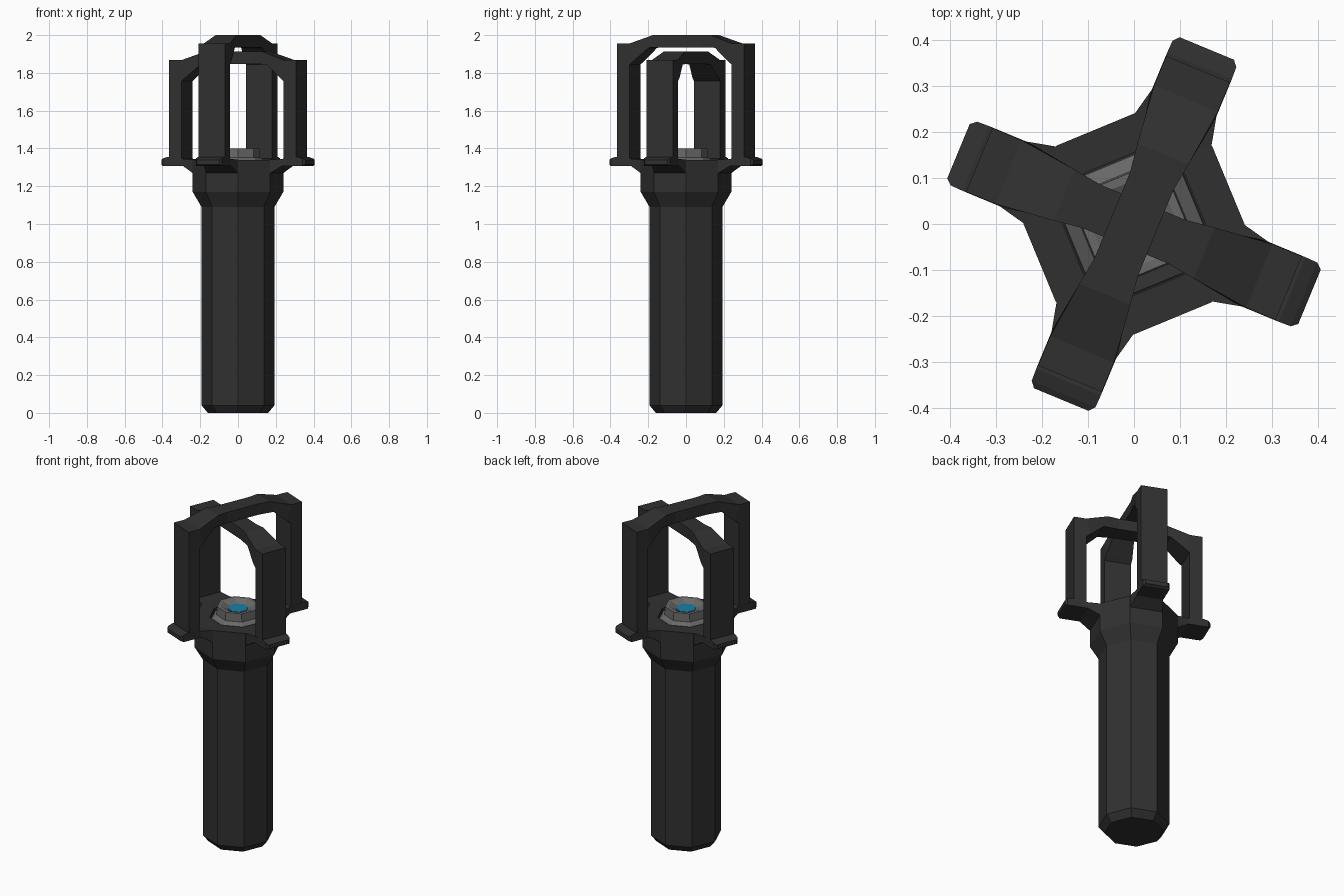
import bpy, math
from mathutils import Matrix

if "Cube" in bpy.data.objects:
    bpy.data.objects.remove(bpy.data.objects["Cube"])

def material(name, rgb):
    m = bpy.data.materials.new(name)
    m.diffuse_color = (*rgb, 1)
    m.use_nodes = True
    m.node_tree.nodes["Principled BSDF"].inputs["Base Color"].default_value = m.diffuse_color
    return m

DARK = material("dark_plastic", (0.03, 0.03, 0.03))
GREY = material("grey_metal", (0.14, 0.14, 0.14))
BLUE = material("blue_core", (0.01, 0.21, 0.36))

def make(name, verts, faces, mat, angle=0.0):
    me = bpy.data.meshes.new(name)
    me.from_pydata(verts, [], faces)
    me.transform(Matrix.Rotation(math.radians(angle), 4, 'Z'))
    me.materials.append(mat)
    ob = bpy.data.objects.new(name, me)
    bpy.context.collection.objects.link(ob)
    return ob

def sweep(name, rings, mat, angle=0.0):
    """Join equal-sized vertex rings and cap both ends."""
    n = len(rings[0])
    verts = [v for ring in rings for v in ring]
    faces = [(k*n + i, k*n + (i+1) % n, (k+1)*n + (i+1) % n, (k+1)*n + i)
             for k in range(len(rings) - 1) for i in range(n)]
    faces.append(tuple(reversed(range(n))))
    faces.append(tuple(range(len(verts) - n, len(verts))))
    return make(name, verts, faces, mat, angle)

def octagon(r, z):
    return [(r*math.cos(i*math.pi/4), r*math.sin(i*math.pi/4), z) for i in range(8)]

def turned(name, profile, mat):
    return sweep(name, [octagon(r, z) for r, z in profile], mat)

# eight-sided handle with flared collar and recessed top
turned("handle", [(0.16, 0), (0.193, 0.04), (0.193, 1.09), (0.24, 1.17),
                  (0.24, 1.34), (0.155, 1.34), (0.155, 1.31)], DARK)

# emitter with a shallow bowl, and its coloured core
turned("emitter", [(0.154, 1.30), (0.15, 1.325), (0.118, 1.352), (0.115, 1.40),
                   (0.095, 1.40), (0.055, 1.38)], GREY)
turned("emitter_core", [(0.055, 1.37), (0.055, 1.384)], BLUE)

# four bracket arms growing out of alternate collar faces
# each station: radius, bottom z, top z, half width
ARM = [(0.215, 1.265, 1.34, 0.092), (0.285, 1.308, 1.345, 0.076),
       (0.372, 1.308, 1.355, 0.076), (0.400, 1.308, 1.347, 0.075),
       (0.413, 1.316, 1.340, 0.064)]
for k in range(4):
    rings = [[(r, -w, lo), (r, w, lo), (r, w, hi), (r, -w, hi)] for r, lo, hi, w in ARM]
    sweep(f"bracket_arm_{k + 1}", rings, DARK, -22.5 + 90*k)

# two crossing cage hoops, the second one lower
# each station: outer radius and z, inner radius and z, half width
HOOP = [(0.364, 1.33, 0.292, 1.33, 0.075), (0.364, 1.955, 0.292, 1.845, 0.075),
        (0.295, 1.955, 0.270, 1.863, 0.075), (0.165, 2.0, 0.190, 1.933, 0.06),
        (0.10, 2.0, 0.10, 1.935, 0.051)]

def hoop(name, drop, angle):
    rings = []
    for s, stations in ((1, HOOP), (-1, HOOP[::-1])):
        for ro, zo, ri, zi, w in stations:
            zo, zi = (z - drop if z > 1.5 else z for z in (zo, zi))
            rings.append([(s*ro, -w, zo), (s*ro, w, zo), (s*ri, w, zi), (s*ri, -w, zi)])
    sweep(name, rings, DARK, angle)

hoop("upper_hoop", 0.0, 67.5)
hoop("lower_hoop", 0.088, -22.5)

# consistent outward normals
import bmesh
for ob in bpy.context.collection.objects:
    bm = bmesh.new()
    bm.from_mesh(ob.data)
    bmesh.ops.recalc_face_normals(bm, faces=bm.faces)
    bm.to_mesh(ob.data)
    bm.free()
